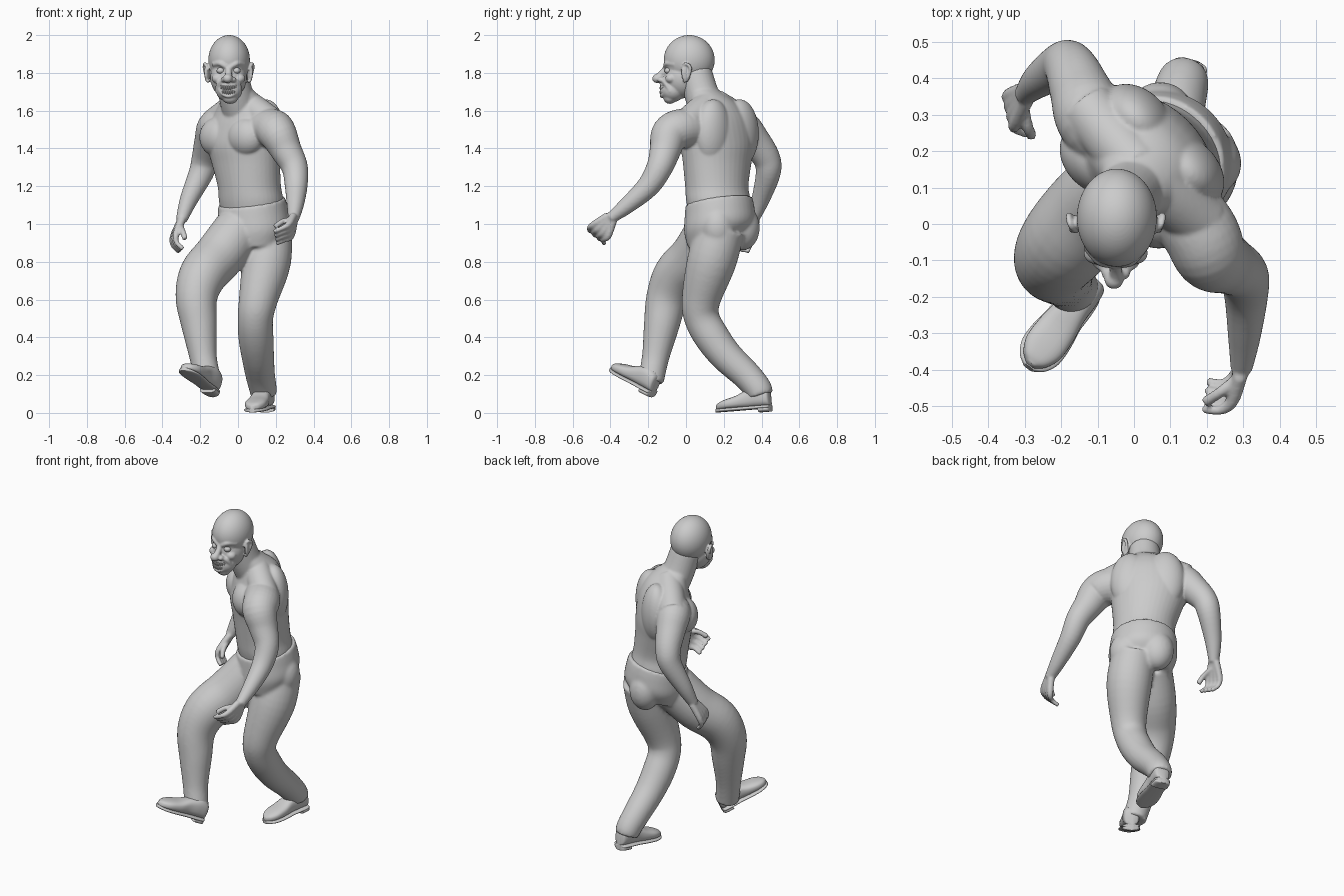
import bpy, bmesh, math
from mathutils import Vector, Matrix

default = bpy.data.objects.get("Cube")
if default:
    bpy.data.objects.remove(default, do_unlink=True)

grey = bpy.data.materials.new("plain_grey")
grey.use_nodes = True
grey.diffuse_color = (.6, .6, .6, 1)
for node in grey.node_tree.nodes:
    if node.type == 'BSDF_PRINCIPLED':
        node.inputs["Base Color"].default_value = grey.diffuse_color
        node.inputs["Roughness"].default_value = .7


def finish(bm, name, voxel=None, relax=3):
    """Turn a bmesh into an object, optionally fusing its parts together."""
    mesh = bpy.data.meshes.new(name)
    for face in bm.faces:
        face.smooth = True
    bm.to_mesh(mesh)
    bm.free()
    mesh.materials.append(grey)
    obj = bpy.data.objects.new(name, mesh)
    bpy.context.collection.objects.link(obj)
    if voxel:
        fuse = obj.modifiers.new("fuse", 'REMESH')
        fuse.mode = 'VOXEL'
        fuse.voxel_size = voxel
        fuse.use_smooth_shade = True
        soften = obj.modifiers.new("soften", 'SMOOTH')
        soften.factor = .5
        soften.iterations = relax
    return obj


def loft(bm, rings):
    """Skin a list of closed rings and cap both ends."""
    loops = [[bm.verts.new(p) for p in ring] for ring in rings]
    count = len(loops[0])
    faces = [bm.faces.new((a[i], a[(i + 1) % count], b[(i + 1) % count], b[i]))
             for a, b in zip(loops, loops[1:]) for i in range(count)]
    faces += [bm.faces.new(loops[0][::-1]), bm.faces.new(loops[-1])]
    bmesh.ops.recalc_face_normals(bm, faces=faces)


def spline(points, steps=5):
    """Smooth path through points that also carry radii."""
    p = [Vector(q) for q in points]
    p = [p[0] * 2 - p[1]] + p + [p[-1] * 2 - p[-2]]
    out = []
    for a, b, c, d in zip(p, p[1:], p[2:], p[3:]):
        for k in range(steps):
            t = k / steps
            out.append(b + (c - a) * (t / 2) + (a * 2 - b * 5 + c * 4 - d) * (t * t / 2)
                       + (b * 3 - a - c * 3 + d) * (t ** 3 / 2))
    return out + [p[-2]]


def circle(count=28):
    return [(math.cos(math.tau * i / count), math.sin(math.tau * i / count)) for i in range(count)]


def limb(bm, points):
    """Round tube through (x, y, z, radius) points."""
    path = spline(points)
    rings, turn = [], None
    for i, p in enumerate(path):
        along = Vector(path[min(i + 1, len(path) - 1)][:3]) - Vector(path[max(i - 1, 0)][:3])
        along.normalize()
        if turn is None:
            turn = along.to_track_quat('Z', 'Y')
        else:
            turn = (turn @ Vector((0, 0, 1))).rotation_difference(along) @ turn
        rings.append([Vector(p[:3]) + turn @ Vector((c * p[3], s * p[3], 0)) for c, s in circle()])
    loft(bm, rings)


def trunk(bm, points, tilt=0):
    """Oval rings (x, y, z, half width, half depth), turned right, raised at the back by tilt."""
    twist = Matrix.Rotation(-math.pi / 4, 3, 'Z')
    loft(bm, [[Vector(p[:3]) + twist @ Vector((c * p[3], s * p[4], s * tilt)) for c, s in circle(40)]
              for p in spline(points)])


def blob(bm, centre, size, turn=0, axis='Z'):
    matrix = (Matrix.Translation(centre) @ Matrix.Rotation(turn, 4, axis)
              @ Matrix.Diagonal((*size, 1)))
    bmesh.ops.create_uvsphere(bm, u_segments=56, v_segments=32, radius=1, matrix=matrix)


def hand(bm, wrist, knuckle, spread, bend, tip, thumb):
    """Four curled fingers that share a palm, and a thumb."""
    wrist, knuckle, spread = Vector(wrist), Vector(knuckle), Vector(spread)
    for i in range(4):
        start = knuckle + spread * (i - 1.5)
        base = wrist + spread * (i - 1.5) * .4
        stops = [(base, .021), (start, .018), (start + Vector(bend), .013), (start + Vector(tip), .012)]
        limb(bm, [(*p, r) for p, r in stops])
    limb(bm, [(*p, .015) for p in thumb])


# Bare upper body
body = bmesh.new()
trunk(body, [(.075, .18, 1.04, .17, .15), (.07, .172, 1.12, .181, .16), (.06, .163, 1.2, .178, .157),
             (.042, .165, 1.32, .2, .16), (.03, .168, 1.42, .222, .165), (.035, .165, 1.52, .225, .15),
             (.035, .16, 1.59, .185, .13), (.025, .14, 1.65, .125, .11), (0, .09, 1.71, .08, .08)])
limb(body, [(.02, .13, 1.58, .1), (-.01, .085, 1.68, .092), (-.035, .05, 1.8, .088)])
across, ahead = Vector((.7, -.7, 0)), Vector((-.7, -.7, 0))
chest = Vector((.028, .165, 1.46))
for side in (-1, 1):
    blob(body, chest + across * side * .105 + ahead * .085, (.112, .085, .105), -math.pi / 4)
    blob(body, chest + across * side * .1 - ahead * .07 + Vector((0, 0, .02)),
         (.115, .085, .18), -math.pi / 4)
    # Sloping muscle from neck to shoulder
    slope = [chest + across * side * d + Vector((0, -.03 * (1 - d * 4), h))
             for d, h in ((.02, .18), (.11, .13), (.22, .07))]
    limb(body, [(*p, r) for p, r in zip(slope, (.075, .08, .08))])

# Arms and hands
limb(body, [(.11, .08, 1.5, .1), (.18, -.02, 1.505, .105), (.212, -.085, 1.475, .1),
            (.255, -.11, 1.39, .083), (.3, -.14, 1.3, .07), (.308, -.2, 1.2, .06),
            (.303, -.31, 1.1, .045), (.295, -.4, 1.03, .03)])
limb(body, [(-.05, .22, 1.5, .1), (-.115, .29, 1.51, .1), (-.145, .36, 1.44, .086),
            (-.172, .425, 1.35, .073), (-.195, .435, 1.27, .066), (-.26, .395, 1.13, .048),
            (-.3, .355, 1.02, .03)])
hand(body, (.295, -.4, 1.03), (.275, -.45, .967), (.004, .025, -.021), (-.035, -.025, -.02),
     (-.08, -.02, -.04), [(.288, -.42, 1.02), (.24, -.46, 1.015), (.195, -.49, .985)])
hand(body, (-.3, .355, 1.02), (-.335, .315, .94), (.006, -.026, .006), (0, -.015, -.045),
     (.035, -.03, -.08), [(-.305, .335, .99), (-.292, .27, .96), (-.28, .24, .92)])
finish(body, "upper_body", .0065, 6)

# Trousers: hips and two legs
trousers = bmesh.new()
trunk(trousers, [(.072, .174, 1.12, .187, .167), (.078, .178, 1.06, .193, .177),
                 (.085, .178, .98, .195, .18), (.085, .165, .9, .165, .145)], .035)
hips = Vector((.08, .175, .98))
for side in (-1, 1):
    blob(trousers, hips + across * side * .09 - ahead * .085, (.095, .09, .12), -math.pi / 4)
limb(trousers, [(.16, .19, .98, .125), (.15, .135, .8, .13), (.107, .08, .6, .103),
                (.092, .085, .5, .094), (.095, .138, .4, .093), (.105, .215, .3, .086),
                (.118, .32, .2, .078), (.132, .38, .13, .073), (.137, .395, .09, .068)])
limb(trousers, [(0, .13, .96, .135), (-.1, .05, .83, .133), (-.185, -.045, .73, .127),
                (-.22, -.1, .61, .111), (-.205, -.13, .46, .094), (-.185, -.16, .3, .073),
                (-.165, -.18, .2, .069), (-.158, -.183, .16, .066)])
finish(trousers, "trousers", .009, 8)


def outline(y, half, low, high):
    """Cross-section of a shoe part, slightly squared."""
    def square(v):
        return math.copysign(abs(v) ** .75, v)
    return [Vector((half * square(c), y, low + (high - low) * (.5 + .5 * square(s))))
            for c, s in circle()]


# Shoes, each with a thin sole and a heel block
shape = [(0, .02, .06), (.012, .042, .095), (.06, .048, .115), (.12, .048, .098), (.18, .056, .07),
         (.24, .056, .054), (.28, .038, .04), (.3, .012, .026)]
for label, heel, toe in (("left", (.158, .45, .037), (.073, .155, .013)),
                         ("right", (-.125, -.172, .11), (-.29, -.395, .235))):
    heel, toe = Vector(heel), Vector(toe)
    forward = (toe - heel).normalized()
    sideways = forward.cross(Vector((0, 0, 1))).normalized()
    place = Matrix((sideways, forward, sideways.cross(forward))).transposed().to_4x4()
    place.translation = heel
    parts = {
        "shoe": [outline(y, w, 0, h) for y, w, h in spline(shape)],
        "sole": [outline(y * 1.01, w + .005, -.012, .008) for y, w, h in spline(shape)],
        "heel": [outline(y, w + .003, -.03, .002) for y, w, h in spline(shape[:3])],
    }
    for part, rings in parts.items():
        bm = bmesh.new()
        loft(bm, rings)
        bm.transform(place)
        obj = finish(bm, label + "_" + part)
        bpy.context.view_layer.objects.active = obj
        obj.select_set(True)
        bpy.ops.object.shade_smooth_by_angle(angle=math.radians(50))
        obj.select_set(False)

# Bald head with heavy brows, big nose, ears and a grin
middle = -.05
head = bmesh.new()
blob(head, (middle + .003, .017, 1.868), (.11, .135, .132))
blob(head, (middle, -.02, 1.775), (.096, .098, .11))
blob(head, (middle + .003, -.07, 1.708), (.07, .066, .062))
blob(head, (middle + .008, -.085, 1.668), (.042, .035, .032))
limb(head, [(middle, -.1, 1.83, .018), (middle, -.125, 1.8, .017), (middle, -.148, 1.775, .02)])
blob(head, (middle - .005, -.153, 1.77), (.026, .026, .024))
for side in (-1, 1):
    def at(x, y, z, *rest):
        return (middle + side * x, y, z, *rest)
    limb(head, [at(.012, -.108, 1.832, .014), at(.045, -.1, 1.85, .014), at(.08, -.058, 1.845, .014)])
    limb(head, [at(.02, -.13, 1.765, .01), at(.05, -.108, 1.745, .013), at(.06, -.08, 1.7, .014)])
    blob(head, at(.024, -.132, 1.764), (.016, .02, .015))
    blob(head, at(.056, -.08, 1.77), (.032, .03, .026))
    blob(head, at(.114, .0, 1.8), (.012, .026, .05), side * .35)
    limb(head, [at(.107, -.022, 1.815, .007), at(.124, -.005, 1.848, .008),
                at(.129, .022, 1.83, .009), at(.12, .015, 1.785, .008), at(.107, -.012, 1.752, .009)])
lips = []
for c, s in circle(16) + [(1, 0)]:
    lips.append((middle + .05 * c, -.13 + .028 * c * c, 1.707 + .03 * s + .014 * c * c, .0095))
limb(head, lips)
finish(head, "head", .005, 4)

# Eyes
for label, side in (("left", 1), ("right", -1)):
    eye = bmesh.new()
    blob(eye, (middle + side * .042, -.095, 1.812), (.021, .019, .017))
    finish(eye, label + "_eye")

# Two rows of teeth
teeth = bmesh.new()
for row, height in ((4, 1.72), (3, 1.697)):
    for i in range(-row, row + 1):
        x = i * .0095
        blob(teeth, (middle + x, -.133 + x * x * 9, height + x * x * 5), (.0052, .007, .012))
finish(teeth, "teeth")
